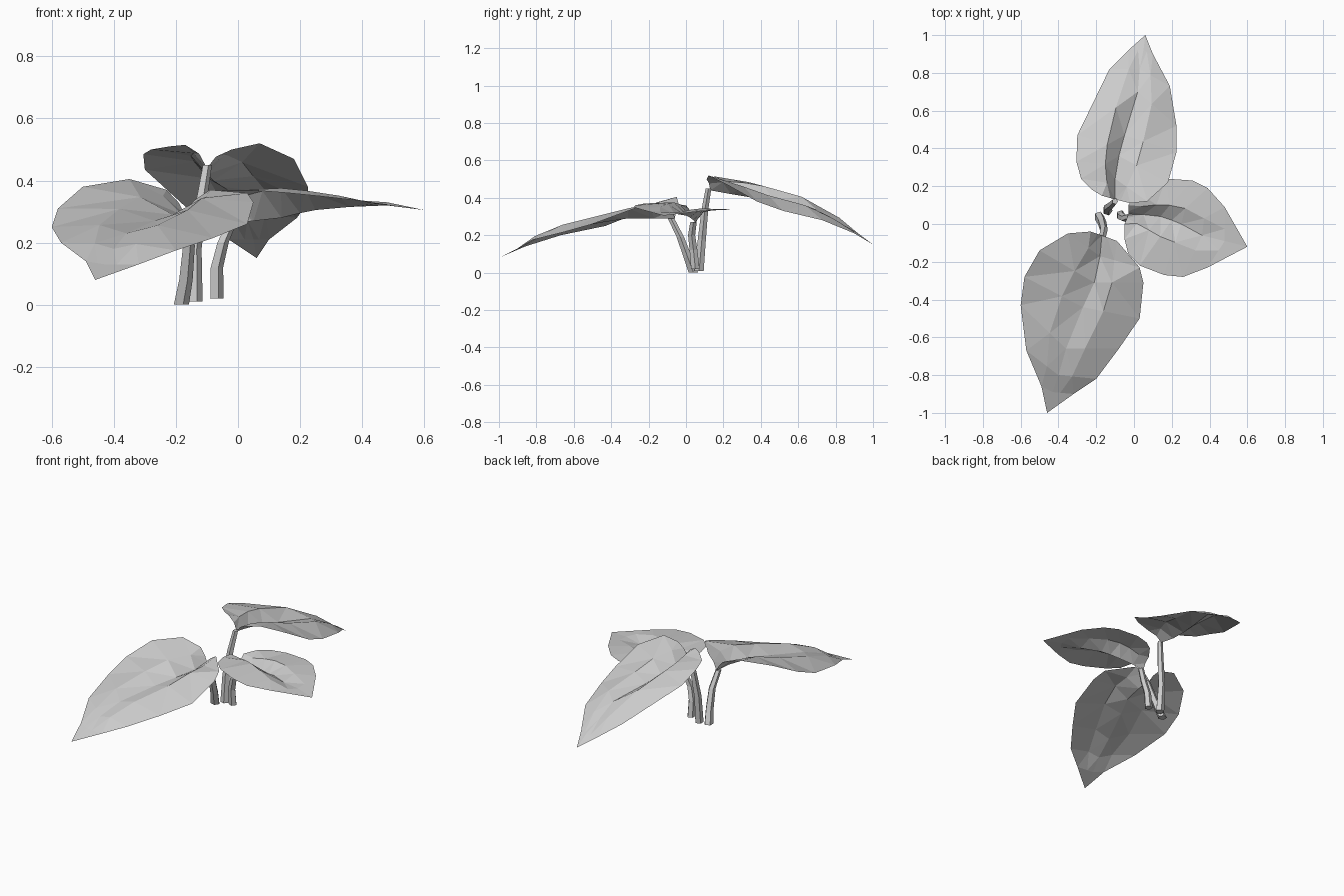
import bpy
import bmesh
import math
from mathutils import Vector

default_cube = bpy.data.objects.get("Cube")
if default_cube:
    bpy.data.objects.remove(default_cube, do_unlink=True)


def make_material(name, colour):
    material = bpy.data.materials.new(name)
    material.use_nodes = True
    material.diffuse_color = colour
    material.node_tree.nodes["Principled BSDF"].inputs["Base Color"].default_value = colour
    return material


plant_grey = make_material("plant grey", (0.6, 0.6, 0.6, 1))


def finish(bm, name):
    mesh = bpy.data.meshes.new(name)
    bm.to_mesh(mesh)
    bm.free()
    mesh.materials.append(plant_grey)
    obj = bpy.data.objects.new(name, mesh)
    bpy.context.collection.objects.link(obj)
    return obj


def make_leaf(name, rows, tip, left_bump, right_bump):
    """Folded leaf: each row is (midrib, left edge, right edge), closed at the tip."""
    bm = bmesh.new()
    tip_vert = bm.verts.new(tip)
    columns = []
    for i, row in enumerate(rows):
        rib, left, right = (Vector(p) for p in row)
        # The blade rises beside the midrib and flattens towards the tip
        lift = Vector((0, 0, math.sin(math.pi * (i + 1) / len(rows))))
        points = (left, rib.lerp(left, 0.36) + lift * left_bump, rib,
                  rib.lerp(right, 0.36) + lift * right_bump, right)
        columns.append([bm.verts.new(p) for p in points])
    for near, far in zip(columns, columns[1:]):
        for k in range(len(near) - 1):
            bm.faces.new((near[k], near[k + 1], far[k + 1], far[k]))
    last = columns[-1]
    for a, b in zip(last, last[1:]):
        bm.faces.new((a, b, tip_vert))
    bmesh.ops.triangulate(bm, faces=bm.faces[:])
    bm.normal_update()
    if sum(f.normal.z for f in bm.faces) < 0:
        bmesh.ops.reverse_faces(bm, faces=bm.faces[:])
    return finish(bm, name)


def make_stem(name, path, base_radius, top_radius, sides=5):
    """Tapered low-poly stalk along a short path."""
    bm = bmesh.new()
    path = [Vector(p) for p in path]
    rings = []
    for i, point in enumerate(path):
        radius = base_radius + (top_radius - base_radius) * i / (len(path) - 1)
        ring = []
        for k in range(sides):
            angle = math.tau * k / sides
            offset = Vector((math.cos(angle), math.sin(angle), 0)) * radius
            ring.append(bm.verts.new(point + offset))
        rings.append(ring)
    for low, high in zip(rings, rings[1:]):
        for k in range(sides):
            n = (k + 1) % sides
            bm.faces.new((low[k], low[n], high[n], high[k]))
    bm.faces.new(rings[0][::-1])
    bm.faces.new(rings[-1])
    return finish(bm, name)


# Front leaf, the largest, drooping forward
make_leaf("front_leaf", [
    ((-.17, -.06, .29), (-.23, -.04, .37), (-.09, -.09, .37)),
    ((-.18, -.17, .29), (-.35, -.05, .405), (.03, -.23, .36)),
    ((-.21, -.31, .29), (-.50, -.14, .38), (.05, -.31, .33)),
    ((-.27, -.44, .27), (-.58, -.28, .31), (.03, -.50, .26)),
    ((-.36, -.66, .23), (-.60, -.43, .25), (-.08, -.66, .215)),
    ((-.40, -.80, .18), (-.57, -.67, .20), (-.20, -.82, .175)),
    ((-.43, -.89, .13), (-.49, -.86, .14), (-.32, -.90, .13)),
], (-.46, -1, .08), .025, .04)

# Back leaf, the highest
make_leaf("back_leaf", [
    ((-.10, .13, .44), (-.17, .15, .515), (-.02, .11, .50)),
    ((-.10, .24, .42), (-.22, .18, .51), (.07, .12, .52)),
    ((-.08, .36, .40), (-.28, .24, .50), (.18, .22, .47)),
    ((-.05, .47, .38), (-.305, .33, .485), (.225, .38, .38)),
    ((.02, .70, .335), (-.30, .47, .435), (.225, .52, .33)),
    ((.03, .82, .27), (-.13, .82, .28), (.19, .73, .28)),
    ((.05, .92, .21), (-.03, .92, .21), (.10, .90, .21)),
], (.06, 1, .15), .045, .035)

# Left leaf, its front half arched up
make_leaf("left_leaf", [
    ((-.03, .05, .26), (-.03, .10, .33), (-.05, 0, .36)),
    ((.05, .05, .27), (.02, .17, .34), (-.05, -.08, .37)),
    ((.14, .04, .28), (.08, .21, .34), (-.03, -.16, .37)),
    ((.20, .02, .295), (.17, .24, .335), (.03, -.22, .37)),
    ((.25, 0, .305), (.31, .23, .335), (.16, -.27, .36)),
    ((.36, -.06, .315), (.39, .19, .335), (.26, -.28, .35)),
    ((.48, -.09, .32), (.48, .09, .33), (.39, -.23, .335)),
], (.60, -.12, .305), .035, .055)

# Stalks, spreading from a common foot
make_stem("front_stem", [(-.185, .04, 0), (-.17, .01, .08),
                         (-.16, -.03, .19), (-.17, -.08, .29)], .027, .018)
make_stem("back_stem", [(-.14, .07, .01), (-.14, .085, .18),
                        (-.12, .10, .33), (-.10, .12, .45)], .026, .016)
make_stem("left_stem", [(-.07, .05, .02), (-.07, .04, .12),
                        (-.05, .03, .20), (-.02, .04, .27)], .024, .018)
